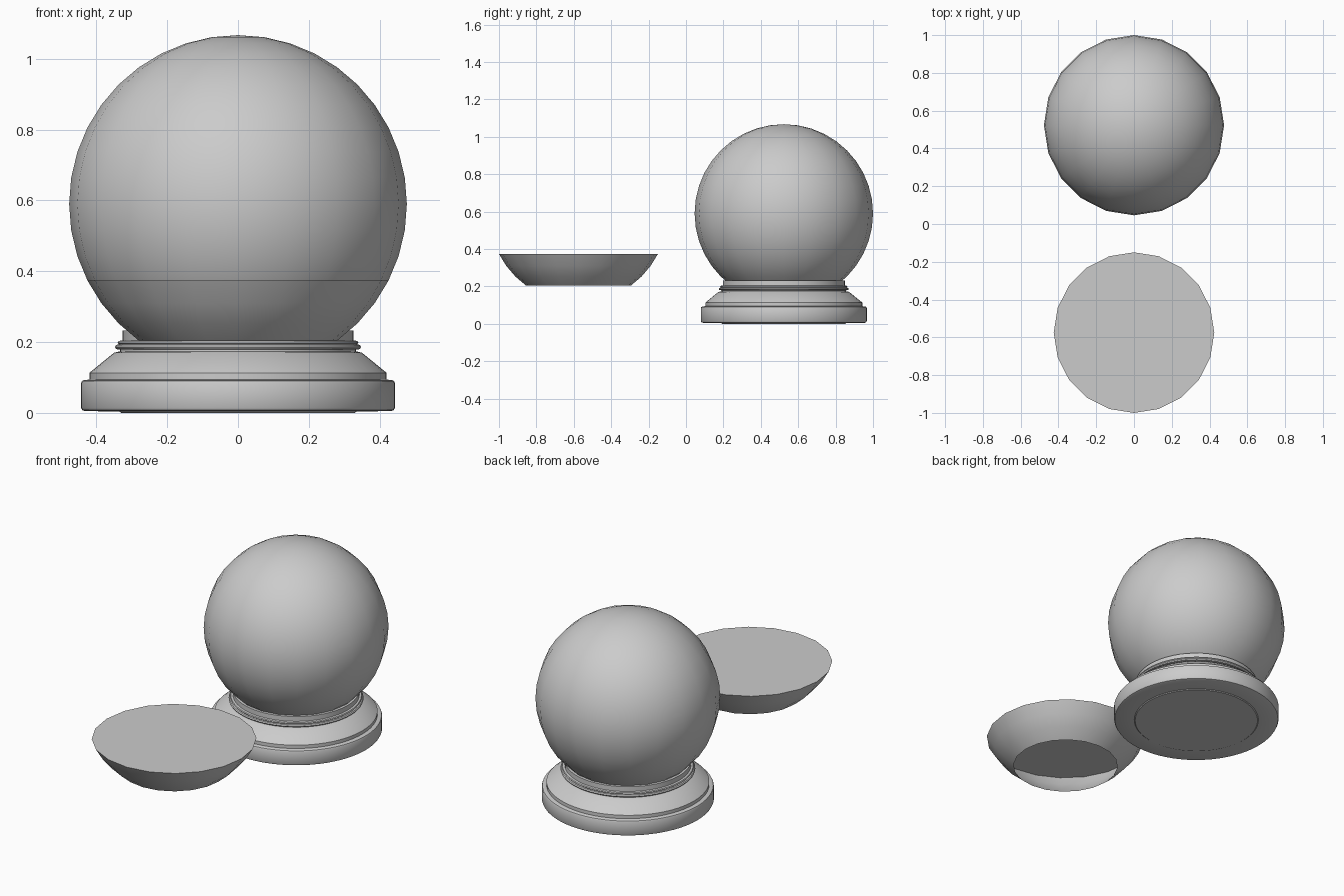
import bpy, bmesh
from math import sin, cos, pi, radians

if "Cube" in bpy.data.objects:
    bpy.data.objects.remove(bpy.data.objects["Cube"])


def lathe(name, profile, segments, y, smooth_angle):
    """Revolve (radius, z) points about a vertical axis at (0, y)."""
    bm = bmesh.new()
    rings = []
    for r, z in profile:
        if r < 1e-6:
            rings.append([bm.verts.new((0, 0, z))] * segments)
        else:
            rings.append([bm.verts.new((r * cos(2 * pi * i / segments),
                                        r * sin(2 * pi * i / segments), z))
                          for i in range(segments)])
    for a, b in zip(rings, rings[1:]):
        for i in range(segments):
            j = (i + 1) % segments
            bm.faces.new(list(dict.fromkeys((a[i], a[j], b[j], b[i]))))
    mesh = bpy.data.meshes.new(name)
    bm.to_mesh(mesh)
    bm.free()
    obj = bpy.data.objects.new(name, mesh)
    obj.location.y = y
    bpy.context.collection.objects.link(obj)
    bpy.ops.object.select_all(action='DESELECT')
    obj.select_set(True)
    bpy.context.view_layer.objects.active = obj
    bpy.ops.object.shade_smooth_by_angle(angle=radians(smooth_angle))
    return obj


R, CENTRE_Z = 0.477, 0.59
GLOBE_Y, SNOW_Y = 0.523, -0.575


def arc(first, last):
    """Sphere profile, ring numbers counted down from the pole in 9 degree steps."""
    return [(R * sin(radians(9 * k)), CENTRE_Z + R * cos(radians(9 * k)))
            for k in range(first, last - 1, -1)]


# Glass globe, open where it sits in the base
lathe("glass_globe", arc(16, 0), 20, GLOBE_Y, 30)

# Snow filling, set apart in front: sphere slice with a flat top, open below
snow = arc(16, 13)
lathe("snow_filling", snow + [(0, snow[-1][1])], 20, SNOW_Y, 30)

# Turned base with plinth, sloped shoulder, bead and socket rim
base = [(0, 0), (0.33, 0), (0.335, 0.004), (0.432, 0.005), (0.44, 0.008),
        (0.444, 0.015), (0.444, 0.083), (0.441, 0.09), (0.434, 0.093),
        (0.42, 0.094), (0.42, 0.113), (0.35, 0.17), (0.333, 0.174),
        (0.333, 0.179), (0.344, 0.18), (0.348, 0.186), (0.344, 0.192),
        (0.337, 0.194), (0.34, 0.198), (0.337, 0.203), (0.326, 0.205),
        (0.326, 0.232), (0.31, 0.232), (0.279, 0.204), (0, 0.204)]
lathe("base", base, 64, GLOBE_Y, 35)
